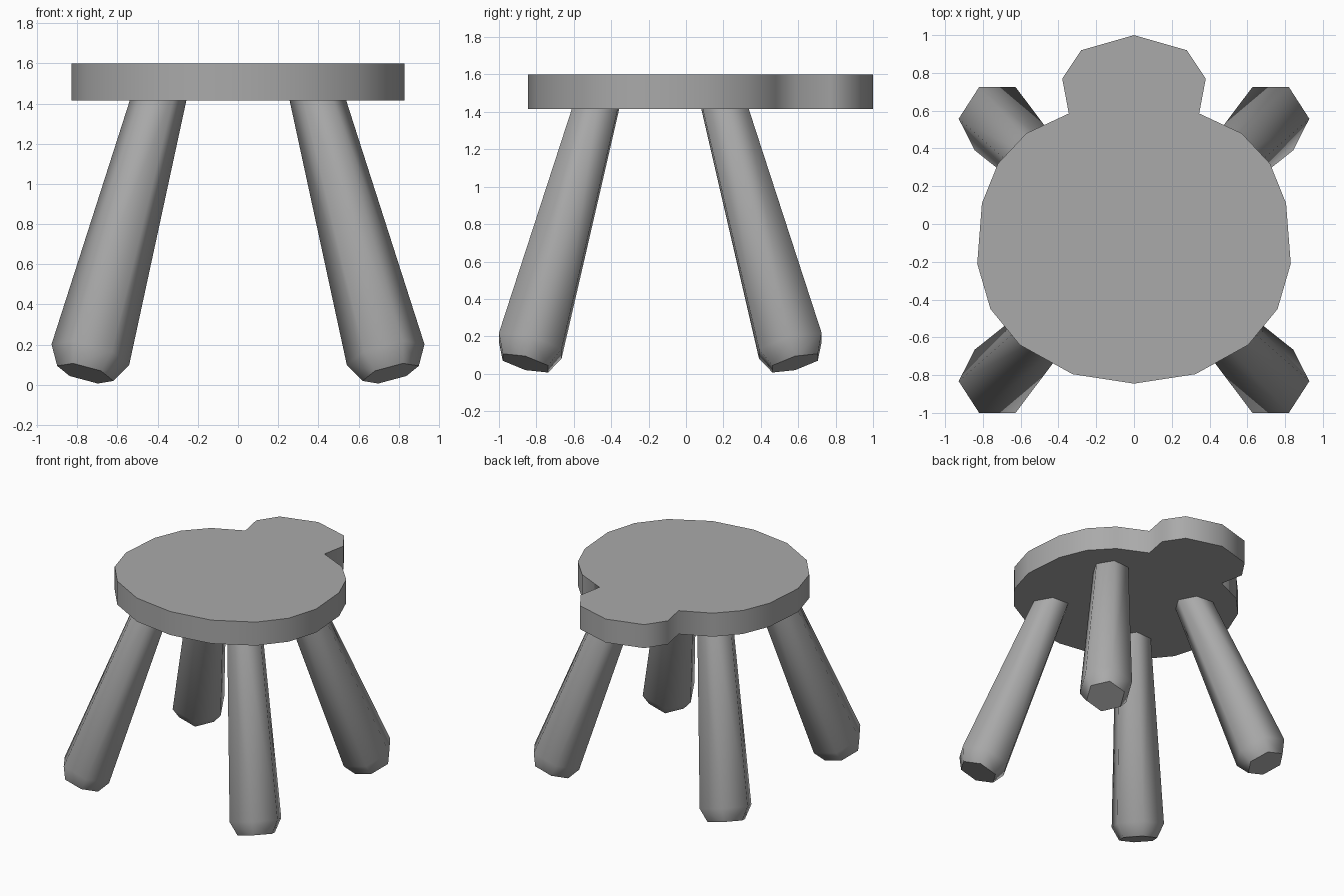
import bpy
import bmesh
from math import cos, sin, pi, radians
from mathutils import Euler, Matrix, Vector

cube = bpy.data.objects.get("Cube")
if cube:
    bpy.data.objects.remove(cube, do_unlink=True)

grey = bpy.data.materials.new("plain_grey")
grey.use_nodes = True
colour = (0.4, 0.4, 0.4, 1)
grey.diffuse_color = colour
grey.node_tree.nodes["Principled BSDF"].inputs["Base Color"].default_value = colour


def loft(name, rings):
    """Join stacked rings of points; smooth sides and flat end caps."""
    bm = bmesh.new()
    loops = [[bm.verts.new(p) for p in ring] for ring in rings]
    count = len(loops[0])
    for low, high in zip(loops, loops[1:]):
        for i in range(count):
            j = (i + 1) % count
            bm.faces.new((low[i], low[j], high[j], high[i])).smooth = True
    for cap in (loops[0], loops[-1]):
        bm.faces.new(cap).smooth = False
    bmesh.ops.recalc_face_normals(bm, faces=bm.faces[:])
    mesh = bpy.data.meshes.new(name)
    bm.to_mesh(mesh)
    bm.free()
    mesh.materials.append(grey)
    obj = bpy.data.objects.new(name, mesh)
    bpy.context.collection.objects.link(obj)
    return obj


# Seat: half outline from the back tab round to the front, then mirrored
half = [(0, 1), (0.28, 0.92), (0.38, 0.77), (0.345, 0.585), (0.57, 0.48),
        (0.72, 0.32), (0.805, 0.11), (0.83, -0.21), (0.76, -0.45),
        (0.605, -0.64), (0.325, -0.795), (0, -0.845)]
outline = half + [(-x, y) for x, y in half[-2:0:-1]]
loft("seat", [[(x, y, z) for x, y in outline] for z in (1.415, 1.6)])

# Legs: tapered six-sided posts with a chamfered foot, splayed both ways
profile = [(0.145, -0.1), (0.2, 0), (0.133, 1.42)]  # radius, distance up the leg
tilt = Euler((radians(15), radians(-15), 0)).to_matrix()
for side, sx in (("left", 1), ("right", -1)):
    for end, sy in (("front", -1), ("back", 1)):
        place = (Matrix.Translation((0, -0.1375, 0))
                 @ Matrix.Diagonal((sx, sy, 1, 1)))
        rings = [[place @ (Vector((0.735, 0.695, 0.15))
                           + tilt @ Vector((r * cos(k * pi / 3), r * sin(k * pi / 3), h)))
                  for k in range(6)] for r, h in profile]
        loft(f"{end}_{side}_leg", rings)
